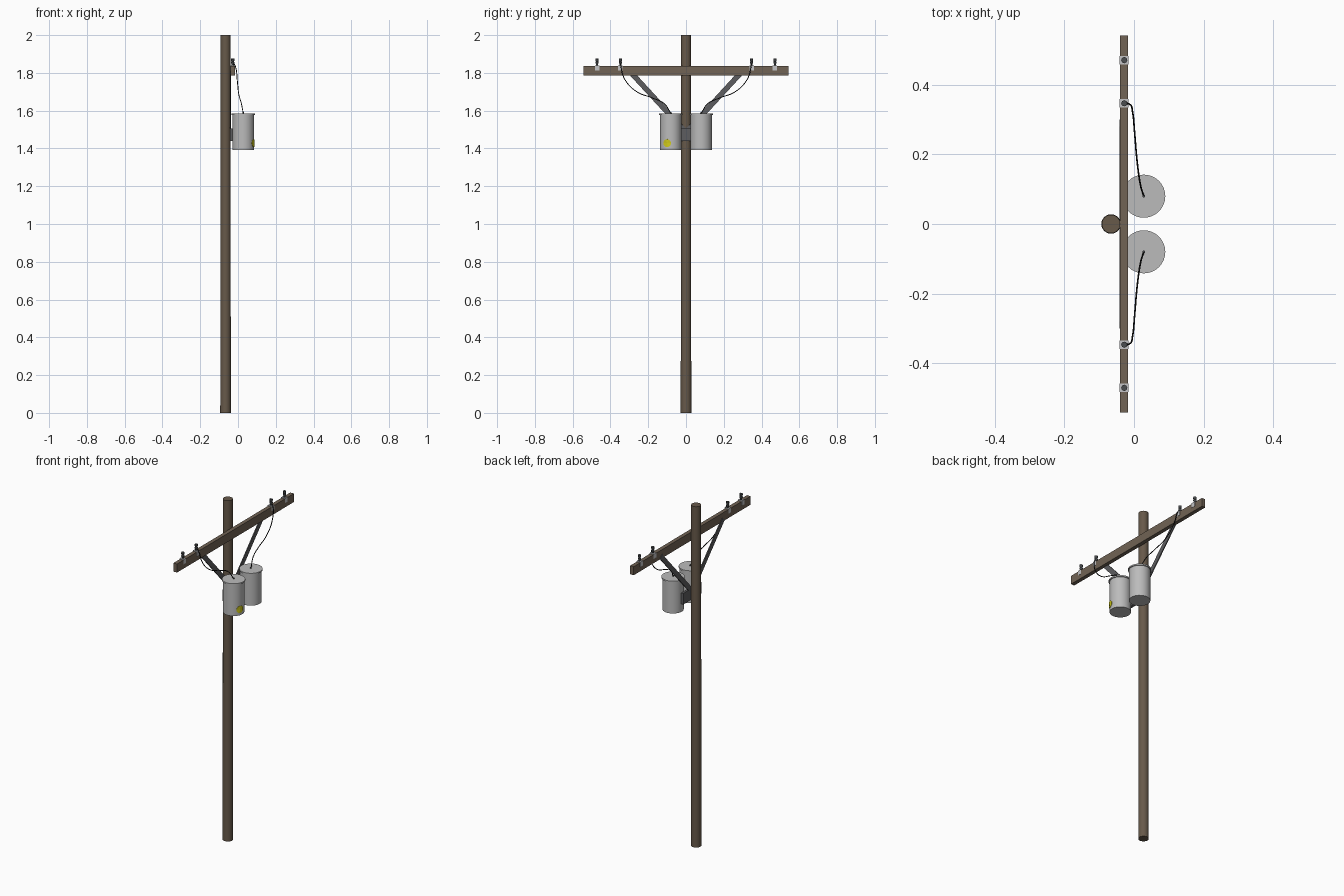
import bpy, bmesh, math
from mathutils import Vector

if "Cube" in bpy.data.objects:
    bpy.data.objects.remove(bpy.data.objects["Cube"])


def material(name, rgb):
    m = bpy.data.materials.new(name)
    m.diffuse_color = (*rgb, 1)
    m.use_nodes = True
    m.node_tree.nodes["Principled BSDF"].inputs["Base Color"].default_value = m.diffuse_color
    return m


POLE = material("pole brown", (0.135, 0.10, 0.068))
ARM = material("crossarm brown", (0.165, 0.125, 0.09))
TANK = material("tank grey", (0.50, 0.50, 0.50))
CLAMP = material("clamp light grey", (0.56, 0.56, 0.57))
STEEL = material("steel grey", (0.11, 0.11, 0.115))
DARK = material("insulator dark grey", (0.07, 0.075, 0.08))
WIRE = material("wire black", (0.008, 0.008, 0.008))
YELLOW = material("label yellow", (0.62, 0.58, 0.01))


def finish(name, bm, mat, smooth=False):
    bmesh.ops.recalc_face_normals(bm, faces=bm.faces)
    me = bpy.data.meshes.new(name)
    bm.to_mesh(me)
    bm.free()
    me.materials.append(mat)
    ob = bpy.data.objects.new(name, me)
    bpy.context.collection.objects.link(ob)
    if smooth:
        bpy.ops.object.select_all(action='DESELECT')
        ob.select_set(True)
        bpy.context.view_layer.objects.active = ob
        bpy.ops.object.shade_smooth_by_angle(angle=math.radians(40))
    return ob


def box(name, lo, hi, mat):
    bm = bmesh.new()
    bmesh.ops.create_cube(bm, size=1)
    for v in bm.verts:
        v.co = Vector([(a + b) / 2 + c * (b - a) for a, b, c in zip(lo, hi, v.co)])
    return finish(name, bm, mat)


def lathe(name, profile, x, y, n, mat):
    """Closed solid turned around a vertical axis; profile is (radius, z)."""
    bm = bmesh.new()
    rings = [[bm.verts.new((x + r * math.cos(2 * math.pi * i / n),
                            y + r * math.sin(2 * math.pi * i / n), z)) for i in range(n)]
             for r, z in profile]
    for a, b in zip(rings, rings[1:]):
        for i in range(n):
            j = (i + 1) % n
            bm.faces.new((a[i], a[j], b[j], b[i]))
    bm.faces.new(rings[0])
    bm.faces.new(rings[-1])
    return finish(name, bm, mat, True)


# Pole and crossarm
lathe("pole", [(0.028, 0), (0.0265, 2)], -0.066, 0, 24, POLE)
box("crossarm", (-0.040, -0.542, 1.786), (-0.017, 0.542, 1.836), ARM)

# Mounting plate holding both tanks to the pole
box("tank_mount", (-0.042, -0.085, 1.44), (-0.027, 0.085, 1.505), STEEL)

TX, TY, TR = 0.028, 0.08, 0.057
for s, side in ((1, "left"), (-1, "right")):
    # Diagonal brace: flat bar from the pole face to the back of the arm
    bm = bmesh.new()
    a, b, h = (0.0, 1.485), (0.29, 1.80), 0.014
    d = Vector((b[0] - a[0], b[1] - a[1])).normalized() * h
    loop = [(a[0] - d.y, a[1] + d.x), (a[0] + d.y, a[1] - d.x),
            (b[0] + d.y, b[1] - d.x), (b[0] - d.y, b[1] + d.x)]
    f = bm.faces.new([bm.verts.new((-0.042, s * y, z)) for y, z in loop])
    ext = bmesh.ops.extrude_face_region(bm, geom=[f])["geom"]
    bmesh.ops.translate(bm, vec=(0.006, 0, 0),
                        verts=[v for v in ext if isinstance(v, bmesh.types.BMVert)])
    finish(side + "_brace", bm, STEEL)

    # Transformer tank with overhanging lid
    lathe(side + "_tank", [(TR, 1.393), (TR, 1.577), (0.062, 1.577), (0.062, 1.585)],
          TX, s * TY, 32, TANK)
    lathe(side + "_tank_terminal", [(0.004, 1.584), (0.004, 1.592)], TX, s * TY, 8, DARK)

    # Insulators with clamps over the arm
    for k, y in (("outer", 0.471), ("inner", 0.347)):
        y *= s
        name = side + "_" + k
        box(name + "_clamp", (-0.0415, y - 0.012, 1.812), (-0.0155, y + 0.012, 1.840), CLAMP)
        lathe(name + "_insulator", [(0.006, 1.838), (0.006, 1.848), (0.009, 1.852),
                                    (0.009, 1.858), (0.006, 1.861), (0.009, 1.865),
                                    (0.009, 1.876)], -0.028, y, 8, DARK)

    # Drooping wire from inner insulator to tank lid
    pts = [(-0.028, 0.347, 1.859), (-0.014, 0.345, 1.835), (-0.004, 0.322, 1.762),
           (0.002, 0.26, 1.700), (0.009, 0.18, 1.668), (0.018, 0.115, 1.637),
           (TX, TY, 1.585)]
    cu = bpy.data.curves.new(side + "_wire", 'CURVE')
    cu.dimensions = '3D'
    cu.bevel_depth = 0.0024
    cu.bevel_resolution = 1
    cu.resolution_u = 6
    cu.use_fill_caps = True
    sp = cu.splines.new('BEZIER')
    sp.bezier_points.add(len(pts) - 1)
    for bp, (x, y, z) in zip(sp.bezier_points, pts):
        bp.co = (x, s * y, z)
        bp.handle_left_type = bp.handle_right_type = 'AUTO'
    cu.materials.append(WIRE)
    bpy.context.collection.objects.link(bpy.data.objects.new(side + "_wire", cu))

# Yellow label wrapped onto the right tank
bm = bmesh.new()
bmesh.ops.create_circle(bm, cap_ends=True, cap_tris=True, segments=12, radius=0.021)
for v in bm.verts:
    ang = math.radians(-20) + v.co.x / TR
    v.co = (TX + (TR + 0.0015) * math.cos(ang), -TY + (TR + 0.0015) * math.sin(ang),
            1.428 + v.co.y)
# deepen towards the tank so the label is a thin closed plate
ext = bmesh.ops.extrude_face_region(bm, geom=bm.faces[:], use_keep_orig=True)["geom"]
for v in ext:
    if isinstance(v, bmesh.types.BMVert):
        r = Vector((v.co.x - TX, v.co.y + TY, 0)).normalized() * 0.002
        v.co += r
finish("yellow_label", bm, YELLOW)
